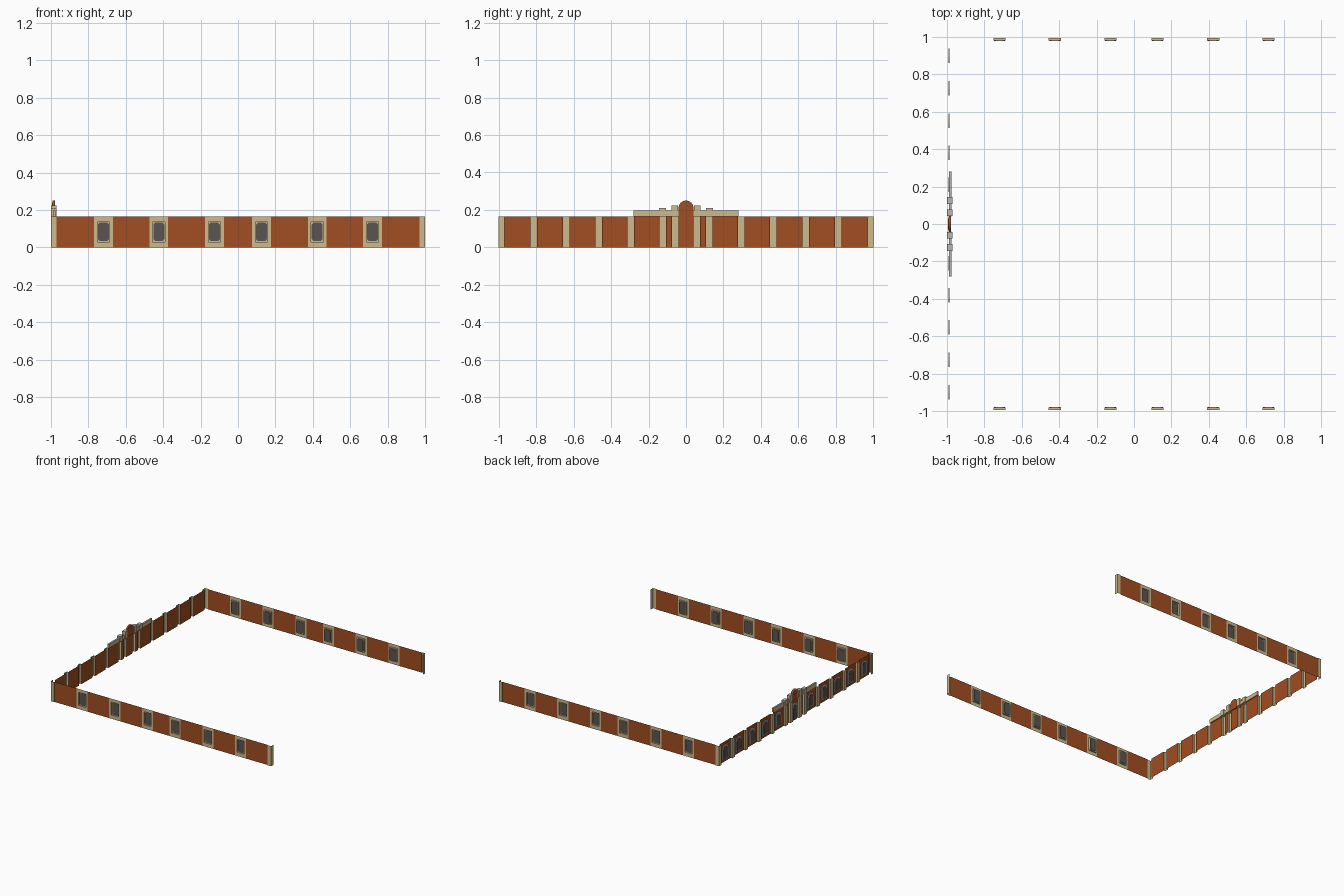
import bpy, math
from mathutils import Vector

if "Cube" in bpy.data.objects:
    bpy.data.objects.remove(bpy.data.objects["Cube"])


def material(name, r, g, b):
    m = bpy.data.materials.new(name)
    m.diffuse_color = (r, g, b, 1)
    m.use_nodes = True
    m.node_tree.nodes["Principled BSDF"].inputs["Base Color"].default_value = m.diffuse_color
    return m


BRICK = material("red brick", 0.36, 0.075, 0.016)
STONE = material("sandstone", 0.62, 0.49, 0.27)
GLASS = material("dark window grey", 0.10, 0.09, 0.085)
GREY = material("pale grey trim", 0.48, 0.47, 0.45)

H = 0.165          # wall height


# Each wall works in (u along wall, d outward distance, z)
def front(u, d, z): return Vector((u, -d, z))
def rear(u, d, z): return Vector((u, d, z))
def facade(u, d, z): return Vector((-d, u, z))


def mesh(name, verts, faces, *mats):
    me = bpy.data.meshes.new(name)
    me.from_pydata(verts, [], faces)
    for m in mats:
        me.materials.append(m)
    ob = bpy.data.objects.new(name, me)
    bpy.context.collection.objects.link(ob)
    return ob


def strip(name, to, path, z0, z1, mat):
    """Open vertical sheet following a (u, d) path."""
    v = [to(u, d, z) for u, d in path for z in (z0, z1)]
    f = [(2*i, 2*i+2, 2*i+3, 2*i+1) for i in range(len(path)-1)]
    return mesh(name, v, f, mat)


def plate(name, to, outline, d0, d1, mat):
    """Solid plate from a (u, z) outline between two depths."""
    n = len(outline)
    v = [to(u, d, z) for d in (d0, d1) for u, z in outline]
    f = [tuple(range(n)), tuple(range(2*n-1, n-1, -1))]
    f += [(i, i+n, (i+1) % n + n, (i+1) % n) for i in range(n)]
    return mesh(name, v, f, mat)


def rect(u, w, z0, z1):
    return [(u-w, z0), (u+w, z0), (u+w, z1), (u-w, z1)]


def cut_rect(u, w, z0, z1, c):
    return [(u-w+c, z0), (u+w-c, z0), (u+w, z0+c), (u+w, z1-c),
            (u+w-c, z1), (u-w+c, z1), (u-w, z1-c), (u-w, z0+c)]


def arch(u, w, z0, z1, n=12):
    """Rectangle with a half-round head, z1 is the crown."""
    return [(u-w, z0), (u+w, z0)] + [
        (u+w*math.cos(math.pi*i/n), z1-w+w*math.sin(math.pi*i/n))
        for i in range(n+1)]


def side_window(to, u):
    """Full-height stone panel with a recessed cut-corner window."""
    a, b, z0, z1 = 0.05, 0.033, 0.03, 0.137
    loops = [(rect(u, a, 0, H), 0.995), (rect(u, b, z0, z1), 0.995),
             (rect(u, b, z0, z1), 0.982)]
    v = [to(p, d, z) for lp, d in loops for p, z in lp]
    f = [(k+i, k+(i+1) % 4, k+4+(i+1) % 4, k+4+i)
         for k in (0, 4) for i in range(4)] + [(8, 9, 10, 11)]
    mesh("window_surround", v, f, STONE)
    plate("window_pane", to, cut_rect(u, 0.029, z0+0.004, z1-0.004, 0.01),
          0.979, 0.985, GLASS)


# Two long side walls: brick runs between stone window panels
centres = [s*c for s in (-1, 1) for c in (0.126, 0.423, 0.719)]
centres.sort()
for to in (front, rear):
    edges = [-0.97] + [c+s*0.05 for c in centres for s in (-1, 1)] + [0.97]
    for a, b in zip(edges[::2], edges[1::2]):
        strip("side_brick", to, [(a, 0.995), (b, 0.995)], 0, H, BRICK)
    for c in centres:
        side_window(to, c)
    # corner posts wrap round both ends
    for s in (-1, 1):
        strip("corner_post", to,
              [(s*0.97, 0.995), (s*0.97, 1), (s, 1), (s, 0.97)], 0, H, STONE)

# Facade pilasters and brick bays between them
pil = [0.057, 0.124, 0.295, 0.466, 0.64, 0.812]
posts = sorted([s*p for s in (-1, 1) for p in pil])
hw = 0.017
edges = [-0.97] + [p+s*hw for p in posts for s in (-1, 1)] + [0.97]
for a, b in zip(edges[::2], edges[1::2]):
    strip("facade_brick", facade, [(a, 0.985), (b, 0.985)], 0, H, BRICK)
for p in posts:
    strip("pilaster", facade, [(p-hw, 0.985), (p-hw, 1), (p+hw, 1),
                               (p+hw, 0.985)], 0, H, STONE)

# Facade windows: arched trim with a dark pane
for s in (-1, 1):
    for c in (0.21, 0.381, 0.553, 0.726, 0.899):
        plate("facade_window_trim", facade, arch(s*c, 0.039, 0.02, 0.14),
              0.986, 0.991, GREY)
        plate("facade_window_pane", facade, arch(s*c, 0.027, 0.03, 0.128),
              0.990, 0.993, GLASS)

# Central doorway under the gable
plate("door_trim", facade, arch(0, 0.034, 0, 0.135), 0.986, 0.991, GREY)
plate("door_panel", facade, arch(0, 0.024, 0, 0.122), 0.990, 0.993, GLASS)


def top_grey(ob):
    """Grey capping on upward faces."""
    ob.data.materials.append(GREY)
    zmax = max(v.co.z for v in ob.data.vertices)
    for p in ob.data.polygons:
        if all(ob.data.vertices[i].co.z > zmax-1e-5 for i in p.vertices):
            p.material_index = 1


# Parapet, its raised blocks, and the round-headed gable
for s in (-1, 1):
    top_grey(plate("parapet", facade, rect(s*0.16, 0.12, H, 0.198),
                   0.976, 0.99, STONE))
    top_grey(plate("outer_block", facade, rect(s*0.126, 0.019, H, 0.21),
                   0.97, 0.999, STONE))
    top_grey(plate("inner_block", facade, rect(s*0.06, 0.017, H, 0.225),
                   0.97, 0.999, STONE))
plate("gable", facade, arch(0, 0.04, H, 0.25, 16), 0.978, 0.988, BRICK)
plate("gable_trim", facade, arch(0, 0.04, H, 0.25, 16), 0.988, 0.992, STONE)
plate("gable_infill", facade, arch(0, 0.03, H+0.006, 0.24, 16),
      0.991, 0.994, BRICK)
